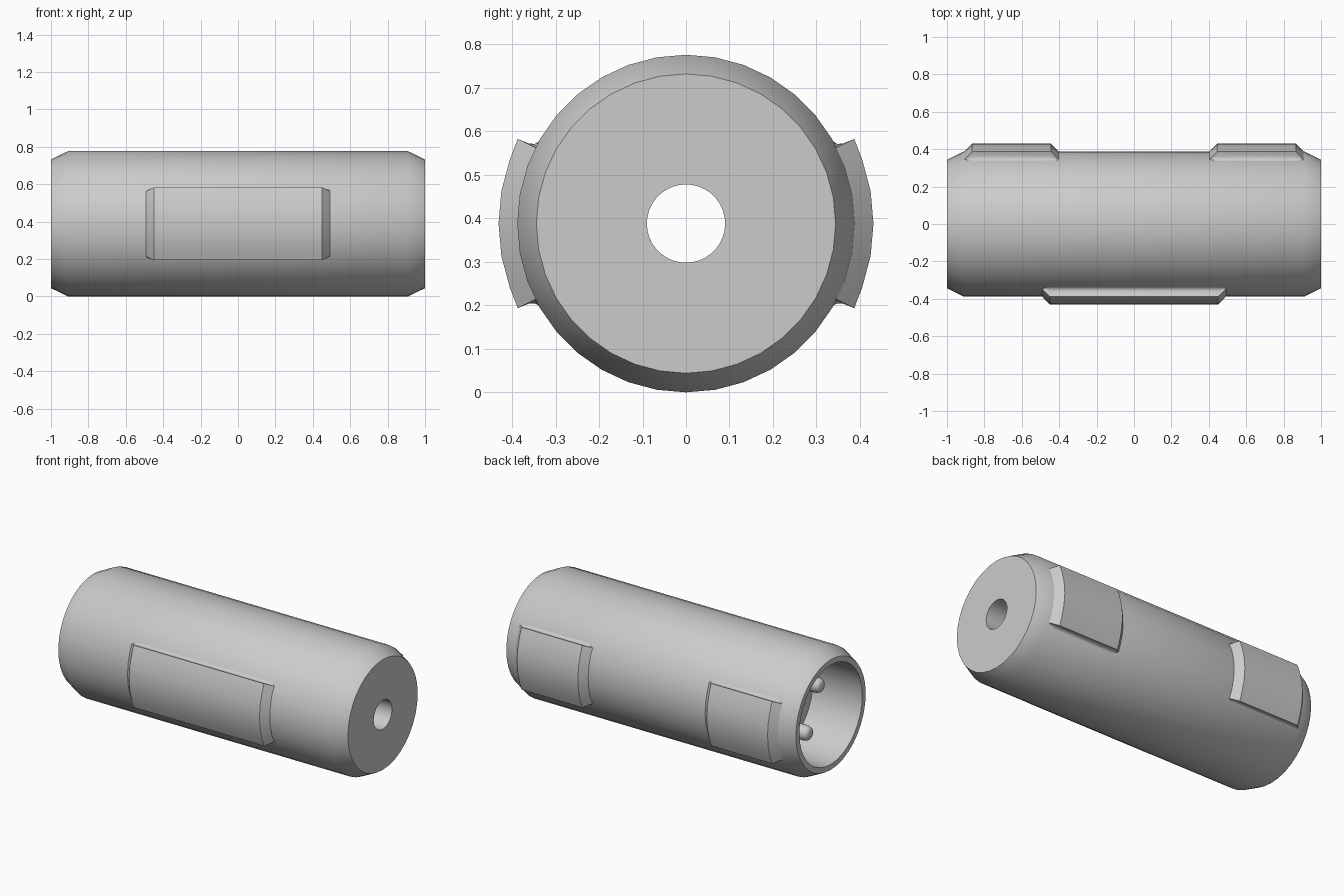
import bpy, bmesh
from math import sin, cos, pi, radians

cube = bpy.data.objects.get("Cube")
if cube:
    bpy.data.objects.remove(cube, do_unlink=True)

CZ = 0.388      # height of the long axis
SIDES = 36

grey = bpy.data.materials.new("plain grey")
grey.use_nodes = True
grey.diffuse_color = (0.6, 0.6, 0.6, 1)
grey.node_tree.nodes["Principled BSDF"].inputs["Base Color"].default_value = (0.6, 0.6, 0.6, 1)


def finish(name, bm, angle):
    """Turn a bmesh into a smooth-shaded grey object."""
    bmesh.ops.recalc_face_normals(bm, faces=bm.faces)
    mesh = bpy.data.meshes.new(name)
    bm.to_mesh(mesh)
    bm.free()
    obj = bpy.data.objects.new(name, mesh)
    bpy.context.collection.objects.link(obj)
    mesh.materials.append(grey)
    bpy.ops.object.select_all(action='DESELECT')
    obj.select_set(True)
    bpy.context.view_layer.objects.active = obj
    bpy.ops.object.shade_smooth_by_angle(angle=radians(angle))
    return obj


def lathe(name, profile, sides, y=0, z=CZ, closed=True, angle=30):
    """Revolve (x, radius) points about a line parallel to x."""
    bm = bmesh.new()
    rings = [[bm.verts.new((x, y + r * sin(2 * pi * i / sides), z + r * cos(2 * pi * i / sides)))
              for i in range(sides)] for x, r in profile]
    pairs = list(zip(rings, rings[1:]))
    if closed:
        pairs.append((rings[-1], rings[0]))
    else:
        bm.faces.new(rings[0])
        bm.faces.new(rings[-1])
    for a, b in pairs:
        for i in range(sides):
            j = (i + 1) % sides
            bm.faces.new((a[i], a[j], b[j], b[i]))
    return finish(name, bm, angle)


# Tubular body: bevelled ends, open socket on the right, bore through the core
lathe("body", [(1, 0.09), (1, 0.344), (0.91, 0.388), (-0.91, 0.388), (-1, 0.344),
               (-1, 0.31), (-0.66, 0.31), (-0.66, 0.09)], SIDES)

# Two contact pins standing on the socket floor
for side, label in ((1, "upper"), (-1, "lower")):
    lathe(label + "_pin", [(-0.67, 0.045), (-0.87, 0.045), (-0.89, 0.038), (-0.9, 0.025)], 20,
          y=-0.058 * side, z=CZ + 0.127 * side, closed=False, angle=50)


def pad(name, x0, x1, facing):
    """Raised curved pad with sloping ends and filleted long edges."""
    edge = [(31, 0.387), (29, 0.388), (27.8, 0.393), (27, 0.405), (26.7, 0.433)]
    section = ([(-a, r) for a, r in edge]
               + [(a, 0.431) for a in range(-20, 21, 10)] + edge[::-1])
    bm = bmesh.new()
    rows = []
    for x, top in ((x0, 0.384), (x0 + 0.045, 0.433), (x1 - 0.045, 0.433), (x1, 0.384)):
        row = []
        for a, r in section:
            r = min(r, top)
            row.append(bm.verts.new((x, facing * r * cos(radians(a)), CZ + r * sin(radians(a)))))
        # Two buried corners close the section below the body surface
        for a in (29, -29):
            row.append(bm.verts.new((x, facing * 0.36 * cos(radians(a)), CZ + 0.36 * sin(radians(a)))))
        rows.append(row)
    n = len(rows[0])
    for a, b in zip(rows, rows[1:]):
        for i in range(n):
            j = (i + 1) % n
            bm.faces.new((a[i], a[j], b[j], b[i]))
    bm.faces.new(rows[0])
    bm.faces.new(rows[-1])
    return finish(name, bm, 30)


pad("front_pad", -0.495, 0.495, -1)
pad("back_left_pad", 0.4, 0.91, 1)
pad("back_right_pad", -0.91, -0.4, 1)
